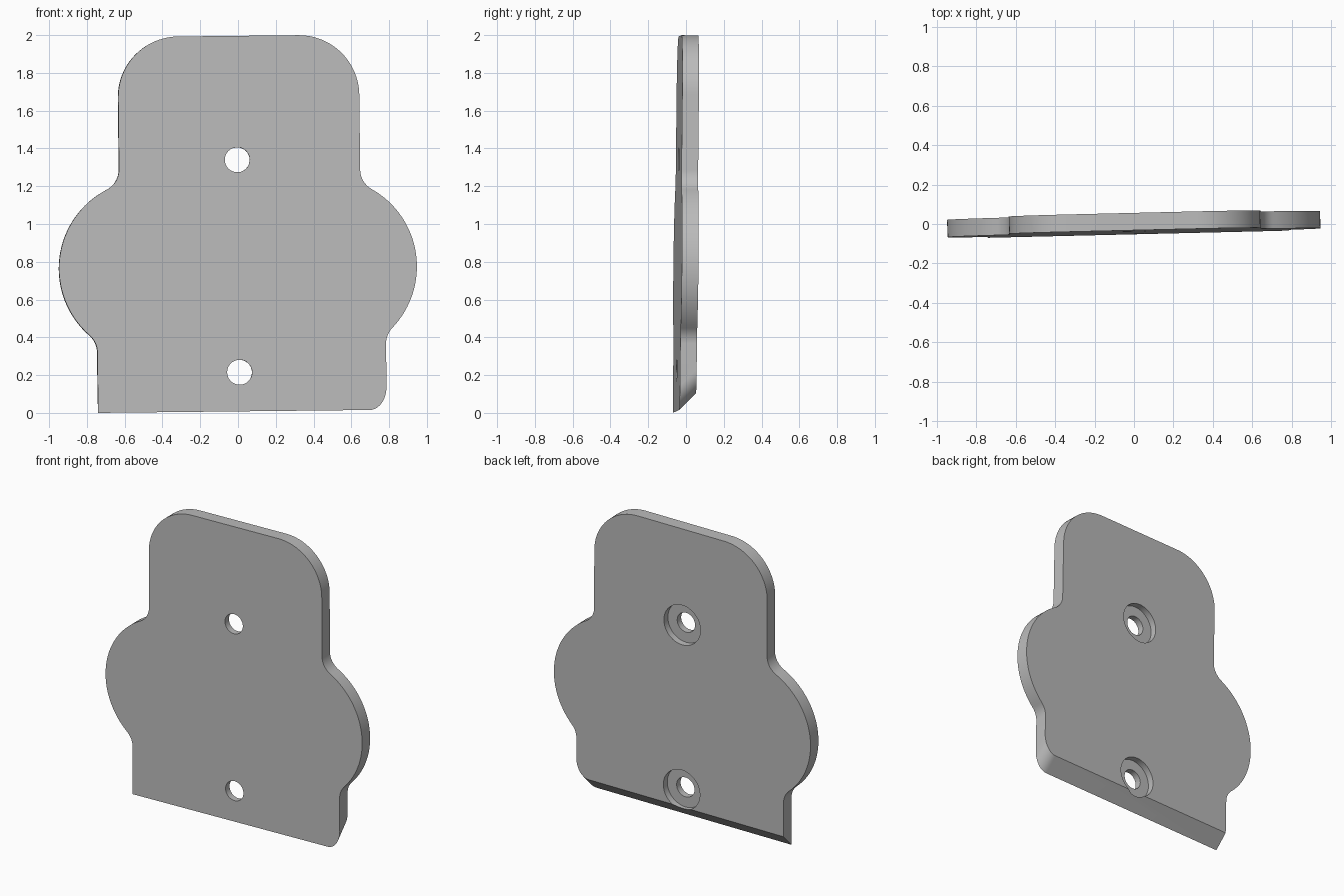
import bpy
import bmesh
from math import sin, cos, pi, atan2, sqrt, radians
from mathutils import Matrix, Vector

old = bpy.data.objects.get("Cube")
if old:
    bpy.data.objects.remove(old, do_unlink=True)

THICK = 0.088
BEVEL = 0.09
BOTTOM, TOP = 0.008, 1.996
LOBE_R, LOBE_Z, FILLET = 0.47, 0.77, 0.12

# Slight lean shared by the plate and its cutters
PIVOT = Matrix.Translation((0, 0, 1))
LEAN = (Matrix.Translation((0, -0.042, 0)) @ PIVOT @ Matrix.Rotation(-0.0105, 4, 'X')
        @ Matrix.Rotation(0.0237, 4, 'Z') @ Matrix.Rotation(-0.011, 4, 'Y') @ PIVOT.inverted())

grey = bpy.data.materials.new("grey")
grey.use_nodes = True
colour = (0.5, 0.5, 0.5, 1)
grey.diffuse_color = colour
grey.node_tree.nodes["Principled BSDF"].inputs["Base Color"].default_value = colour


def arc(cx, cz, rx, rz, a0, a1, n):
    return [(cx + rx * cos(a0 + (a1 - a0) * i / n), cz + rz * sin(a0 + (a1 - a0) * i / n))
            for i in range(n + 1)]


def side(upper, lower, lobe_x, rounded):
    """Outline of one side, from bottom to top, on +x."""
    if rounded:
        pts = arc(lower - 0.09, BOTTOM + 0.125, 0.09, 0.125, -pi / 2, 0, 12)
    else:
        pts = [(lower, BOTTOM)]
    reach = LOBE_R + FILLET
    # Waist fillets tangent to the lobe and the straight sides
    low_x, top_x = lower + FILLET, upper + FILLET
    low_z = LOBE_Z - sqrt(reach ** 2 - (low_x - lobe_x) ** 2)
    top_z = LOBE_Z + sqrt(reach ** 2 - (top_x - lobe_x) ** 2)
    low_a = atan2(low_z - LOBE_Z, low_x - lobe_x)
    top_a = atan2(top_z - LOBE_Z, top_x - lobe_x)
    pts += arc(low_x, low_z, FILLET, FILLET, pi, low_a + pi, 10)
    pts += arc(lobe_x, LOBE_Z, LOBE_R, LOBE_R, low_a, top_a, 32)[1:-1]
    pts += arc(top_x, top_z, FILLET, FILLET, top_a + pi, pi, 10)
    pts += arc(upper - 0.32, TOP - 0.32, 0.32, 0.32, 0, pi / 2, 20)
    return pts


def finish(name, bm):
    bmesh.ops.recalc_face_normals(bm, faces=bm.faces)
    bm.transform(LEAN)
    mesh = bpy.data.meshes.new(name)
    bm.to_mesh(mesh)
    bm.free()
    obj = bpy.data.objects.new(name, mesh)
    bpy.context.collection.objects.link(obj)
    mesh.materials.append(grey)
    return obj


# Plate: front and back outlines joined, the back one raised along the bottom
right_side = side(0.627, 0.752, 0.48, False)
left_side = side(0.650, 0.777, 0.475, True)
outline = left_side + [(-x, z) for x, z in reversed(right_side)]
bm = bmesh.new()
front = [bm.verts.new((x, 0, z)) for x, z in outline]
back = [bm.verts.new((x, THICK, z + (BEVEL if z < 0.2 else 0))) for x, z in outline]
bm.faces.new(front)
bm.faces.new(back[::-1])
for i in range(len(outline)):
    j = (i + 1) % len(outline)
    bm.faces.new((front[i], back[i], back[j], front[j]))
plate = finish("mounting_plate", bm)


def drill(name, z, radius, y0, y1):
    bm = bmesh.new()
    place = Matrix.Translation((0, (y0 + y1) / 2, z)) @ Matrix.Rotation(pi / 2, 4, 'X')
    bmesh.ops.create_cone(bm, cap_ends=True, segments=48, radius1=radius, radius2=radius,
                          depth=y1 - y0, matrix=place)
    cutter = finish(name, bm)
    cutter.hide_render = True
    mod = plate.modifiers.new(name, 'BOOLEAN')
    mod.operation = 'DIFFERENCE'
    mod.solver = 'EXACT'
    mod.object = cutter
    bpy.ops.object.modifier_apply(modifier=name)
    bpy.data.objects.remove(cutter, do_unlink=True)


# Screw holes, each with a wide recess on the back
bpy.context.view_layer.objects.active = plate
plate.select_set(True)
for label, z in (("upper", 1.34), ("lower", 0.215)):
    drill(label + "_recess_cutter", z, 0.135, THICK * 0.5, THICK + 0.1)
    drill(label + "_hole_cutter", z, 0.066, -0.1, THICK + 0.1)

bpy.ops.object.shade_smooth_by_angle(angle=radians(30))
